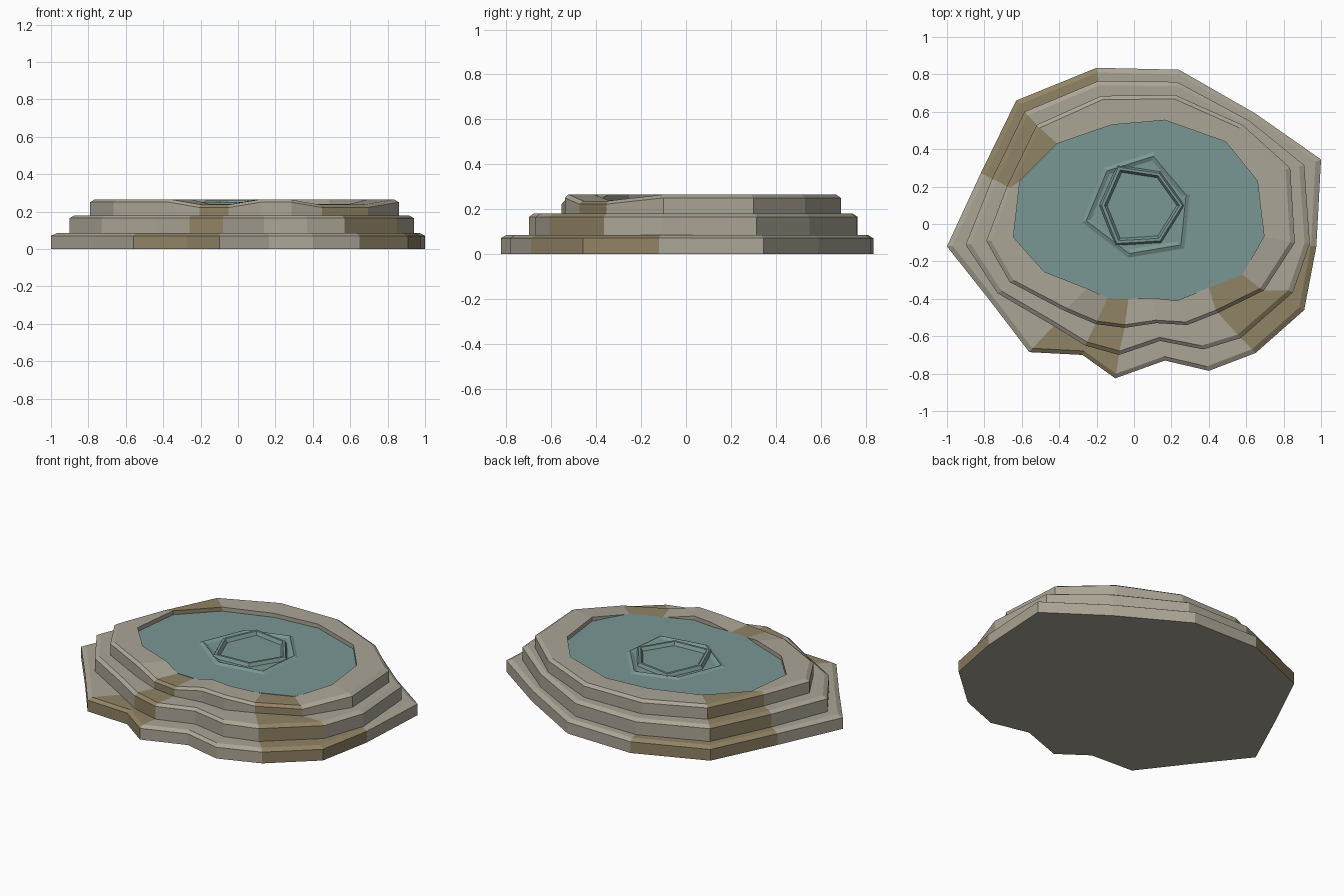
import bpy
import bmesh
from mathutils import Vector

default_cube = bpy.data.objects.get("Cube")
if default_cube:
    bpy.data.objects.remove(default_cube, do_unlink=True)


def make_material(name, colour):
    mat = bpy.data.materials.new(name)
    mat.use_nodes = True
    mat.diffuse_color = (*colour, 1)
    mat.node_tree.nodes["Principled BSDF"].inputs["Base Color"].default_value = (*colour, 1)
    return mat


stone = make_material("pale stone", (.41, .375, .305))
earth = make_material("brown earth", (.28, .225, .13))
water = make_material("pool water", (.195, .31, .295))


def points(outline, z, scale=1.0, centre=(.02, 0)):
    """Outline as a ring of 3D points at height z, shrunk towards a centre."""
    middle = Vector(centre)
    ring = []
    for p in outline:
        q = middle + (Vector(p) - middle) * scale
        ring.append(Vector((q.x, q.y, z)))
    return ring


def loft(name, rings, materials, brown=(), close_start=False, close_end=False):
    """Join successive rings with quads; sectors listed in brown use slot one."""
    bm = bmesh.new()
    loops = [[bm.verts.new(p) for p in ring] for ring in rings]
    count = len(loops[0])
    for low, high in zip(loops, loops[1:]):
        for i in range(count):
            j = (i + 1) % count
            face = bm.faces.new((low[i], low[j], high[j], high[i]))
            face.material_index = 1 if i in brown else 0
    if close_start:
        bm.faces.new(loops[0][::-1])
    if close_end:
        bm.faces.new(loops[-1])
    mesh = bpy.data.meshes.new(name)
    bm.to_mesh(mesh)
    bm.free()
    for mat in materials:
        mesh.materials.append(mat)
    obj = bpy.data.objects.new(name, mesh)
    bpy.context.collection.objects.link(obj)
    return obj


# Outlines run from the right-hand tip, round the front, to the back
lower = [(-1, -.12), (-.77, -.41), (-.56, -.685), (-.275, -.7),
         (-.1, -.825), (.165, -.73), (.4, -.785), (.65, -.69),
         (.91, -.46), (.975, -.12), (1, .345), (.65, .59),
         (.24, .825), (-.2, .835), (-.63, .66), (-.82, .27)]
middle = [(-.9, -.11), (-.73, -.37), (-.43, -.545), (-.26, -.65),
          (-.08, -.7), (.14, -.625), (.37, -.67), (.57, -.61),
          (.85, -.365), (.94, -.105), (.91, .315), (.62, .55),
          (.23, .76), (-.19, .765), (-.585, .6), (-.76, .24)]
upper = [(-.79, -.09), (-.665, -.31), (-.37, -.465), (-.205, -.535),
         (-.05, -.555), (.12, -.53), (.285, -.54), (.45, -.475),
         (.695, -.355), (.86, -.1), (.835, .3), (.58, .53),
         (.22, .69), (-.175, .685), (-.52, .53), (-.68, .2)]
pool = [(-.645, -.07), (-.48, -.255), (-.25, -.345), (-.14, -.395),
        (-.03, -.4), (.1, -.395), (.23, -.41), (.4, -.34),
        (.58, -.27), (.695, -.065), (.66, .23), (.49, .44),
        (.165, .555), (-.12, .53), (-.41, .43), (-.61, .23)]

BEVEL, INSET = .015, .97
LOW_TOP, MID_TOP, RIM_TOP, WATER = .085, .18, .265, .24


def tier(name, outline, base, top, inner, brown, close_start=False):
    """Slab with a chamfered lip and a tread running in to the next outline."""
    rings = [points(outline, base), points(outline, top - BEVEL),
             points(outline, top, INSET), points(inner, top)]
    return loft(name, rings, (stone, earth), brown, close_start)


# Stepped stone ledges
tier("lower_ledge", lower, 0, LOW_TOP, middle, (2, 3, 7, 8, 13, 14), True)
tier("middle_ledge", middle, LOW_TOP, MID_TOP, upper, (3, 7, 14))

# Rim around the pool, lowered at the two spillways
rim_rings = [points(upper, MID_TOP), points(upper, RIM_TOP - BEVEL),
             points(upper, RIM_TOP, INSET), points(pool, RIM_TOP)]
for ring in rim_rings[1:]:
    for i in (3, 4, 7, 8):
        ring[i].z -= .028
rim_rings.append(points(pool, WATER - .01))
loft("pool_rim", rim_rings, (stone, earth), (3, 7, 14))

# Water surface
loft("water_surface", [points(pool, WATER - .01), points(pool, WATER)],
     (water,), close_end=True)

# Ripples standing on the water
ripple_outer = [(-.28, .01), (-.03, -.18), (.27, -.13),
                (.3, .16), (.11, .385), (-.16, .3)]
ripple_inner = [(-.185, .1), (-.1, -.115), (.145, -.1),
                (.27, .1), (.14, .28), (-.09, .315)]


def ripple(name, outline, centre, profile):
    rings = [points(outline, WATER + rise, scale, centre) for scale, rise in profile]
    loft(name, rings, (water,))


ripple("outer_ripple", ripple_outer, (.03, .1),
       ((1, 0), (.92, .01), (.84, 0)))
ripple("inner_ripple", ripple_inner, (.045, .1),
       ((1, 0), (.95, .02), (.88, .02), (.82, 0)))
